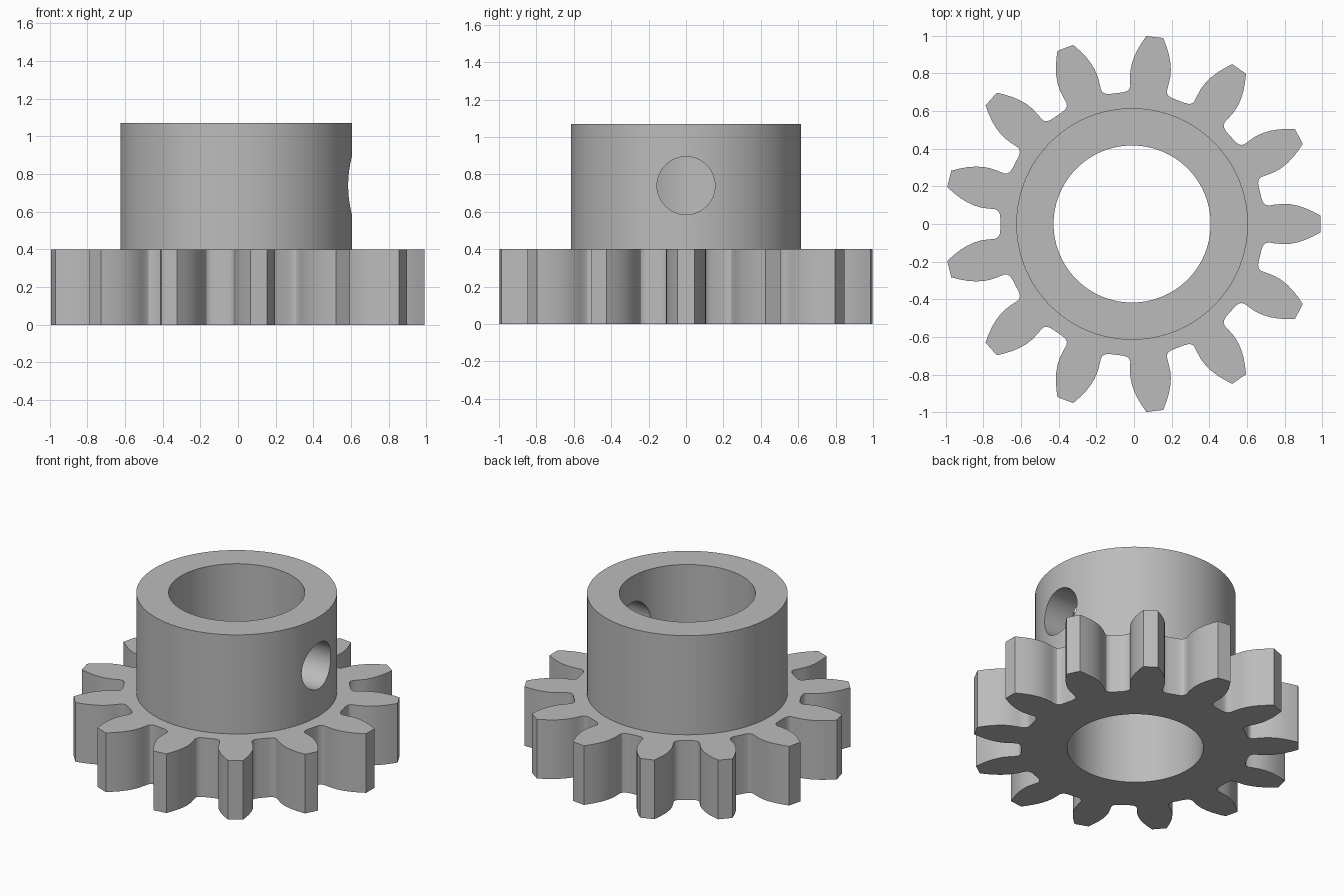
import bpy, bmesh, math
from mathutils import Vector

TEETH = 13
CX = -0.01            # gear axis
GEAR_H, HUB_TOP = 0.40, 1.07
ROOT_R, HUB_R, BORE_R, HOLE_R = 0.70, 0.615, 0.417, 0.155

cube = bpy.data.objects.get("Cube")
if cube:
    bpy.data.objects.remove(cube, do_unlink=True)

# One plain metal colour
steel = bpy.data.materials.new("grey_steel")
steel.use_nodes = True
colour = (0.5, 0.5, 0.5, 1)
steel.diffuse_color = colour
steel.node_tree.nodes["Principled BSDF"].inputs["Base Color"].default_value = colour


def prism(name, outline, z0, z1):
    """Extrude a flat outline from z0 to z1."""
    bm = bmesh.new()
    face = bm.faces.new([bm.verts.new((x, y, z0)) for x, y in outline])
    out = bmesh.ops.extrude_face_region(bm, geom=[face])
    top = [g for g in out["geom"] if isinstance(g, bmesh.types.BMVert)]
    bmesh.ops.translate(bm, verts=top, vec=Vector((0, 0, z1 - z0)))
    bmesh.ops.recalc_face_normals(bm, faces=bm.faces)
    mesh = bpy.data.meshes.new(name)
    bm.to_mesh(mesh)
    bm.free()
    mesh.materials.append(steel)
    obj = bpy.data.objects.new(name, mesh)
    bpy.context.collection.objects.link(obj)
    return obj


def circle(radius, n):
    return [(radius * math.cos(math.tau * i / n), radius * math.sin(math.tau * i / n))
            for i in range(n)]


def combine(target, tool, operation):
    """Apply a boolean and discard the tool."""
    tool.hide_render = True
    mod = target.modifiers.new(operation.lower(), "BOOLEAN")
    mod.object, mod.operation, mod.solver = tool, operation, "EXACT"
    bpy.context.view_layer.objects.active = target
    bpy.ops.object.modifier_apply(modifier=mod.name)
    bpy.data.objects.remove(tool, do_unlink=True)


# Half tooth, root fillet to tip: (distance along tooth, half width)
half = [(0.693, 0.120), (0.699, 0.110), (0.710, 0.101), (0.726, 0.098), (0.76, 0.103),
        (0.80, 0.107), (0.84, 0.105), (0.88, 0.097), (0.92, 0.084), (0.96, 0.066),
        (1.0, 0.045)]
tooth = [(x, -w) for x, w in half] + [(x, w) for x, w in reversed(half)]

# Gear outline: teeth joined by a short root arc
outline = []
for i in range(TEETH):
    a = math.tau * i / TEETH
    c, s = math.cos(a), math.sin(a)
    outline += [(x * c - y * s, x * s + y * c) for x, y in tooth]
    for k in (-0.04, 0, 0.04):
        g = a + math.pi / TEETH + k
        outline.append((ROOT_R * math.cos(g), ROOT_R * math.sin(g)))

gear = prism("pinion_gear", outline, 0, GEAR_H)

# Hub collar, shaft bore and set screw hole on the left side
combine(gear, prism("hub", circle(HUB_R, 96), GEAR_H / 2, HUB_TOP), "UNION")
combine(gear, prism("bore_cutter", circle(BORE_R, 96), -0.5, HUB_TOP + 0.5), "DIFFERENCE")
screw = prism("screw_hole_cutter", circle(HOLE_R, 48), 0.1, 0.9)
screw.rotation_euler = (0, math.pi / 2, 0)
screw.location = (0, 0, 0.74)
bpy.context.view_layer.update()
combine(gear, screw, "DIFFERENCE")

# Smooth curved walls, keep crisp edges
gear.location.x = CX
bpy.ops.object.select_all(action="DESELECT")
gear.select_set(True)
bpy.context.view_layer.objects.active = gear
bpy.ops.object.shade_smooth_by_angle(angle=math.radians(25))
